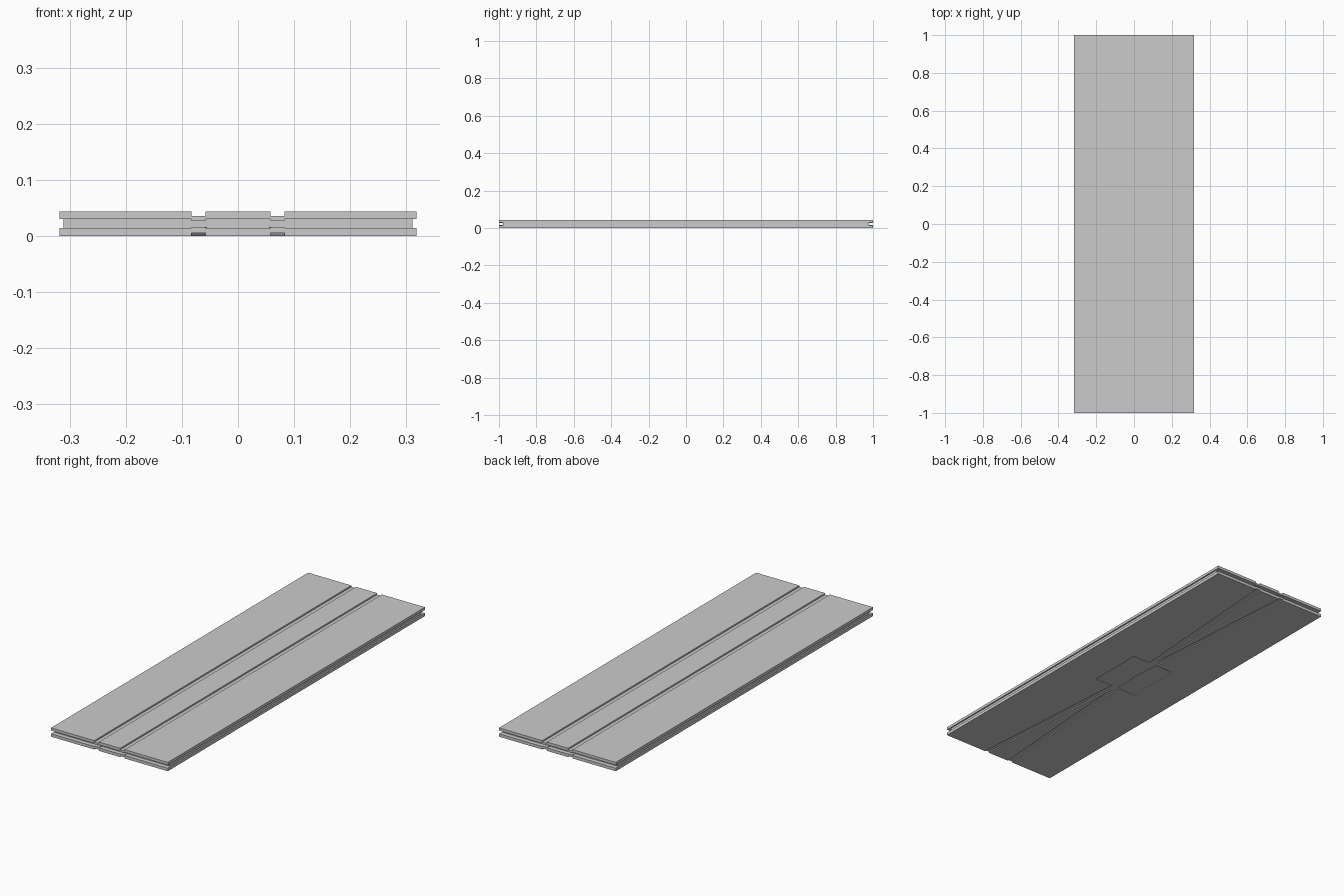
import bpy, bmesh

if "Cube" in bpy.data.objects:
    bpy.data.objects.remove(bpy.data.objects["Cube"])

HALF_X, HALF_Y, TOP = 0.318, 1.0, 0.0435
GROOVE_IN, GROOVE_OUT = 0.058, 0.083
MID = (GROOVE_IN + GROOVE_OUT) / 2
WID = (GROOVE_OUT - GROOVE_IN) / 2


def prism(name, points, offset):
    """Extrude a closed polygon of 3D points along an offset vector."""
    bm = bmesh.new()
    face = bm.faces.new([bm.verts.new(p) for p in points])
    ext = bmesh.ops.extrude_face_region(bm, geom=[face])
    verts = [g for g in ext["geom"] if isinstance(g, bmesh.types.BMVert)]
    bmesh.ops.translate(bm, verts=verts, vec=offset)
    bmesh.ops.recalc_face_normals(bm, faces=bm.faces)
    mesh = bpy.data.meshes.new(name)
    bm.to_mesh(mesh)
    bm.free()
    obj = bpy.data.objects.new(name, mesh)
    bpy.context.collection.objects.link(obj)
    return obj


def slab(name, hx, hy, z0, z1):
    return prism(name, [(-hx, -hy, z0), (hx, -hy, z0), (hx, hy, z0), (-hx, hy, z0)],
                 (0, 0, z1 - z0))


def diagonal(name, side, hy, z0, z1):
    """Strip running from one groove at the front to the other at the back."""
    c = side * MID * hy
    return prism(name, [(-c - WID, -hy, z0), (-c + WID, -hy, z0),
                        (c + WID, hy, z0), (c - WID, hy, z0)], (0, 0, z1 - z0))


def combine(obj, other, operation):
    mod = obj.modifiers.new(operation.lower(), 'BOOLEAN')
    mod.operation, mod.object, mod.solver = operation, other, 'EXACT'
    bpy.context.view_layer.update()
    graph = bpy.context.evaluated_depsgraph_get()
    mesh = bpy.data.meshes.new_from_object(obj.evaluated_get(graph))
    obj.modifiers.clear()
    obj.data = mesh
    bpy.data.objects.remove(other)


# Top panel: grooves above, matching ribs underneath
half = [(GROOVE_IN, TOP), (GROOVE_IN, 0.036), (GROOVE_OUT, 0.036), (GROOVE_OUT, TOP),
        (HALF_X, TOP), (HALF_X, 0.030), (GROOVE_OUT, 0.030), (GROOVE_OUT, 0.027),
        (GROOVE_IN, 0.027), (GROOVE_IN, 0.030)]
outline = half + [(-x, z) for x, z in reversed(half)]
prism("top_panel", [(x, -HALF_Y, z) for x, z in outline], (0, 2 * HALF_Y, 0))

# Inset core, leaving a slot around the edge
slab("core", HALF_X - 0.007, HALF_Y - 0.022, 0.014, 0.031)

# Bottom panel: crossed diagonal grooves with ribs above, and a central recess
bottom = slab("bottom_panel", HALF_X, HALF_Y, 0, 0.0145)
for side in (-1, 1):
    combine(bottom, diagonal("rib", side, HALF_Y, 0.004, 0.0165), 'UNION')
for side in (-1, 1):
    combine(bottom, diagonal("groove_cutter", side, HALF_Y * 1.02, -0.01, 0.0055), 'DIFFERENCE')
combine(bottom, slab("recess_cutter", 0.118, 0.14, -0.01, 0.004), 'DIFFERENCE')
